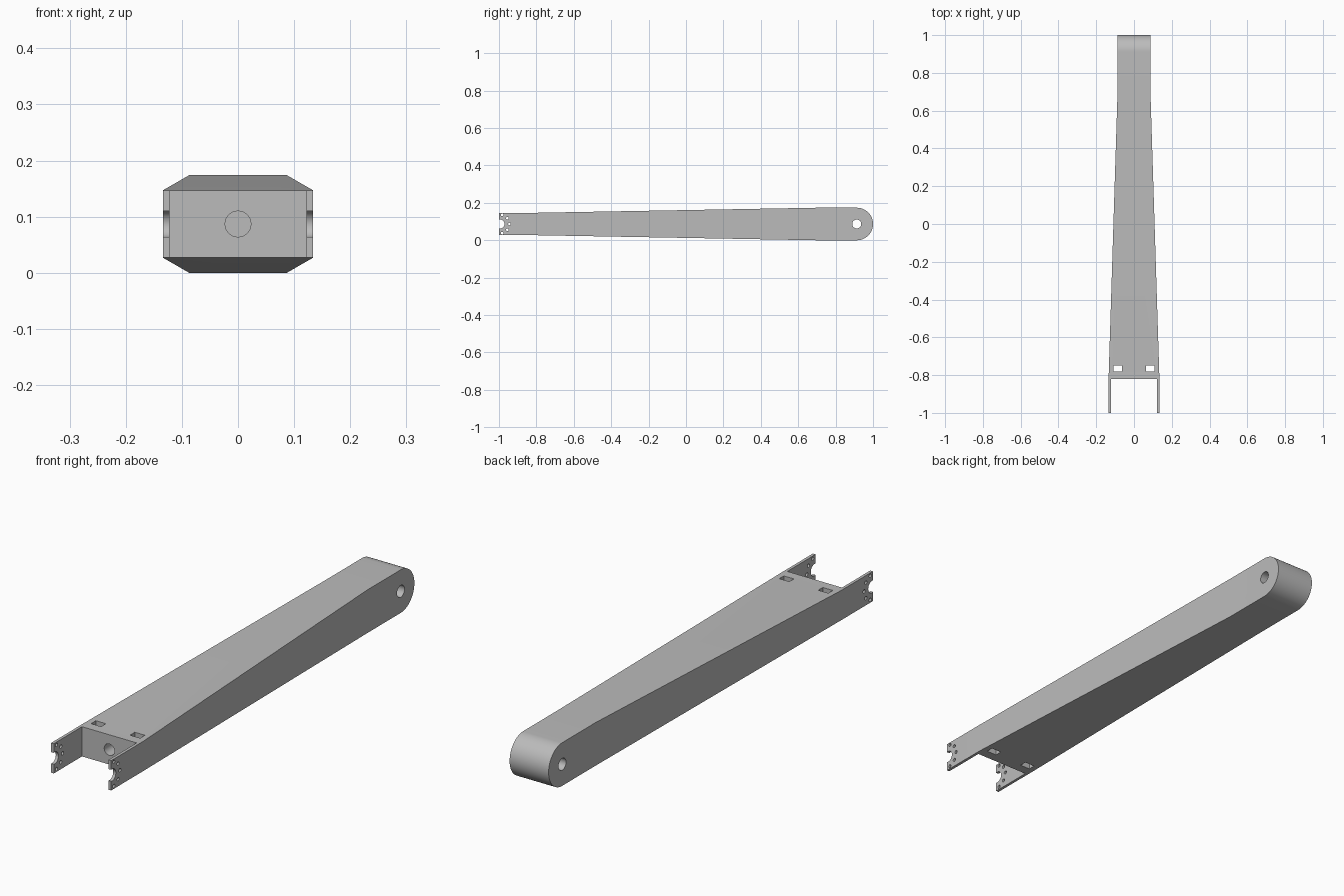
import bpy, bmesh, math

if "Cube" in bpy.data.objects:
    bpy.data.objects.remove(bpy.data.objects["Cube"])

END_R = 0.087          # radius of the rounded tip, also the axis height
PIVOT_Y = 1 - END_R
ROOT_HALF_W, ROOT_HALF_H = 0.134, 0.06

grey = bpy.data.materials.new("light grey metal")
grey.use_nodes = True
colour = (0.5, 0.5, 0.5, 1)
grey.diffuse_color = colour
grey.node_tree.nodes["Principled BSDF"].inputs["Base Color"].default_value = colour


def finish(name, bm):
    bmesh.ops.recalc_face_normals(bm, faces=bm.faces)
    mesh = bpy.data.meshes.new(name)
    bm.to_mesh(mesh)
    bm.free()
    ob = bpy.data.objects.new(name, mesh)
    bpy.context.collection.objects.link(ob)
    mesh.materials.append(grey)
    return ob


# Tapered arm with a rounded tip: stations of (y, half width, half height)
stations = [(-1, ROOT_HALF_W, ROOT_HALF_H), (-0.8, ROOT_HALF_W, ROOT_HALF_H),
            (0.7, END_R, END_R)]
STEPS = 24
for i in range(STEPS + 1):
    a = math.pi / 2 * i / STEPS
    stations.append((PIVOT_Y + END_R * math.sin(a), END_R, END_R * math.cos(a)))

bm = bmesh.new()
rings = []
for y, w, h in stations:
    rings.append([bm.verts.new((sx * w, y, END_R + sz * h))
                  for sx, sz in ((-1, -1), (1, -1), (1, 1), (-1, 1))])
bm.faces.new(rings[0])
for a, b in zip(rings, rings[1:]):
    for k in range(4):
        n = (k + 1) % 4
        bm.faces.new((a[k], a[n], b[n], b[k]))
bmesh.ops.remove_doubles(bm, verts=bm.verts, dist=0.0001)
arm = finish("arm", bm)


def cut(cutter):
    cutter.hide_render = True
    mod = arm.modifiers.new("cut", 'BOOLEAN')
    mod.operation = 'DIFFERENCE'
    mod.solver = 'EXACT'
    mod.object = cutter
    bpy.context.view_layer.objects.active = arm
    bpy.ops.object.modifier_apply(modifier=mod.name)
    bpy.data.objects.remove(cutter)


def cut_box(centre, size):
    bm = bmesh.new()
    bmesh.ops.create_cube(bm, size=1)
    bmesh.ops.scale(bm, vec=size, verts=bm.verts)
    bmesh.ops.translate(bm, vec=centre, verts=bm.verts)
    cut(finish("box_cutter", bm))


def cut_round(centre, radius, length, axis, sides=32):
    bm = bmesh.new()
    bmesh.ops.create_cone(bm, cap_ends=True, segments=sides,
                          radius1=radius, radius2=radius, depth=length)
    for v in bm.verts:
        x, y, z = v.co
        v.co = (z, x, y) if axis == 'X' else (y, z, x)
    bmesh.ops.translate(bm, vec=centre, verts=bm.verts)
    cut(finish("round_cutter", bm))


# Open fork between the two ears
cut_box((0, -0.96, END_R), (0.244, 0.28, 0.4))

# Slots through the root
for side in (-1, 1):
    cut_box((side * 0.087, -0.765, END_R), (0.045, 0.03, 0.4))

# Blind bore in the fork wall and pivot hole through the tip
cut_round((0, -0.8, END_R), 0.023, 0.2, 'Y')
cut_round((0, PIVOT_Y, END_R), 0.024, 0.5, 'X')

# Half-round notch and ring of small holes in the ears
NOTCH_Y = -0.994
cut_round((0, NOTCH_Y, END_R), 0.024, 0.5, 'X')
for deg in (-77, -39, 0, 39, 77):
    a = math.radians(deg)
    cut_round((0, NOTCH_Y + 0.05 * math.cos(a), END_R + 0.05 * math.sin(a)),
              0.007, 0.5, 'X', 16)

# Smooth rounded surfaces, sharp edges elsewhere
bpy.ops.object.select_all(action='DESELECT')
arm.select_set(True)
bpy.context.view_layer.objects.active = arm
bpy.ops.object.shade_smooth_by_angle(angle=math.radians(30))
